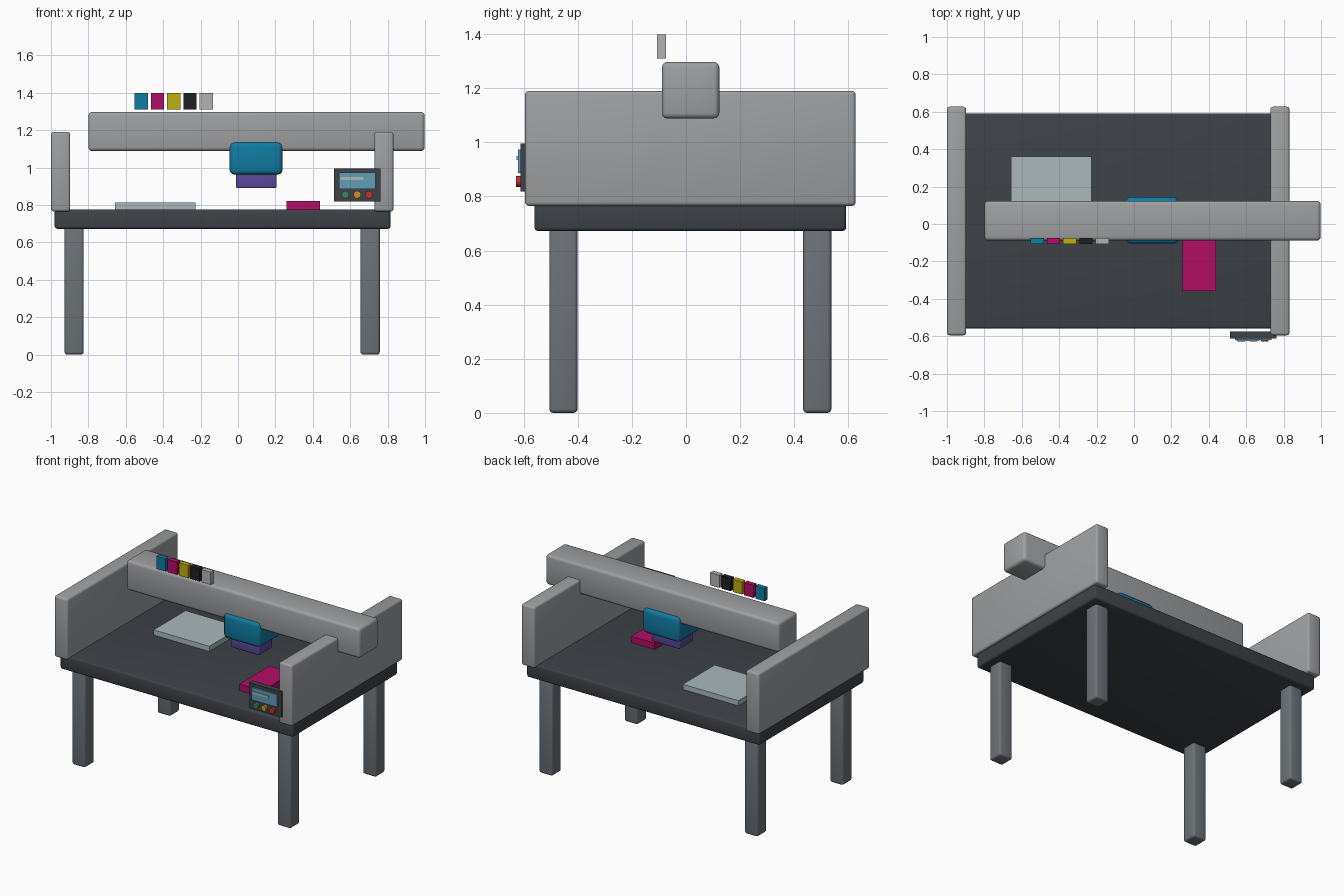
import bpy, bmesh
from math import radians
from mathutils import Matrix, Vector

if "Cube" in bpy.data.objects:
    bpy.data.objects.remove(bpy.data.objects["Cube"])

COLORS = {
    "light_grey": (0.34, 0.35, 0.36), "dark": (0.047, 0.053, 0.063),
    "steel": (0.15, 0.17, 0.19), "teal": (0.005, 0.20, 0.36),
    "magenta": (0.45, 0.004, 0.13), "yellow": (0.52, 0.42, 0.005),
    "black": (0.014, 0.014, 0.016), "silver": (0.45, 0.45, 0.45),
    "violet": (0.10, 0.065, 0.32), "pale": (0.40, 0.48, 0.50),
    "screen": (0.12, 0.34, 0.46), "green": (0.04, 0.25, 0.10),
    "orange": (0.60, 0.28, 0.02), "red": (0.55, 0.03, 0.02),
}


def finish(bm, name, color):
    mesh = bpy.data.meshes.new(name)
    bmesh.ops.recalc_face_normals(bm, faces=bm.faces)
    bm.to_mesh(mesh)
    bm.free()
    obj = bpy.data.objects.new(name, mesh)
    bpy.context.collection.objects.link(obj)
    mat = bpy.data.materials.get(color) or bpy.data.materials.new(color)
    mat.diffuse_color = (*COLORS[color], 1)
    mat.use_nodes = True
    mat.node_tree.nodes["Principled BSDF"].inputs["Base Color"].default_value = mat.diffuse_color
    mesh.materials.append(mat)
    bpy.ops.object.select_all(action='DESELECT')
    obj.select_set(True)
    bpy.context.view_layer.objects.active = obj
    bpy.ops.object.shade_smooth_by_angle(angle=radians(35))
    return obj


def box(name, x, y, z, color, bevel=0.0):
    """Box spanning the given (min, max) ranges, with rounded edges."""
    lo, hi = Vector((x[0], y[0], z[0])), Vector((x[1], y[1], z[1]))
    bm = bmesh.new()
    bmesh.ops.create_cube(bm, size=1, matrix=Matrix.Translation((lo + hi) / 2)
                          @ Matrix.Diagonal((*(hi - lo), 1)))
    if bevel:
        bmesh.ops.bevel(bm, geom=bm.edges[:], offset=bevel, segments=3,
                        profile=0.5, affect='EDGES')
    return finish(bm, name, color)


def button(name, x, z, color):
    bm = bmesh.new()
    bmesh.ops.create_cone(bm, cap_ends=True, segments=24, radius1=0.02,
                          radius2=0.02, depth=0.018,
                          matrix=Matrix.Translation((x, -0.619, z))
                          @ Matrix.Rotation(radians(90), 4, 'X'))
    return finish(bm, name, color)


# Table bed and four legs
box("table_bed", (-0.98, 0.815), (-0.56, 0.592), (0.672, 0.776), "dark", 0.014)
for side, x in (("left", (-0.927, -0.825)), ("right", (0.655, 0.758))):
    for end, y in (("front", (-0.505, -0.401)), ("back", (0.433, 0.537))):
        box(f"{end}_{side}_leg", x, y, (0.0, 0.69), "steel", 0.014)

# End walls and the gantry beam
for side, x in (("left", (-1.0, -0.897)), ("right", (0.729, 0.831))):
    box(f"{side}_wall", x, (-0.595, 0.627), (0.765, 1.19), "light_grey", 0.014)
box("gantry_beam", (-0.80, 0.998), (-0.089, 0.123), (1.088, 1.297),
    "light_grey", 0.02)

# Print carriage and lamp below it
box("carriage", (-0.045, 0.238), (-0.105, 0.144), (0.962, 1.136), "teal", 0.026)
box("curing_lamp", (-0.01, 0.206), (-0.062, 0.085), (0.89, 0.967), "violet", 0.008)

# Ink cartridges in a row above the beam
for i, color in enumerate(("teal", "magenta", "yellow", "black", "silver")):
    x = -0.553 + i * 0.0868
    box(f"ink_cartridge_{i + 1}", (x, x + 0.071), (-0.108, -0.074),
        (1.31, 1.398), color)

# Sheets lying on the bed
box("blank_panel", (-0.657, -0.228), (0.01, 0.361), (0.775, 0.812), "pale")
box("printed_panel", (0.26, 0.438), (-0.358, -0.025), (0.775, 0.82), "magenta")

# Control box with screen, status bar and buttons
box("control_box", (0.513, 0.761), (-0.611, -0.574), (0.818, 0.996), "dark")
box("control_screen", (0.54, 0.735), (-0.621, -0.609), (0.886, 0.973), "screen")
box("screen_bar", (0.547, 0.672), (-0.626, -0.62), (0.934, 0.949), "pale")
for i, color in enumerate(("green", "orange", "red")):
    button(f"{color}_button", 0.574 + i * 0.063, 0.855, color)
